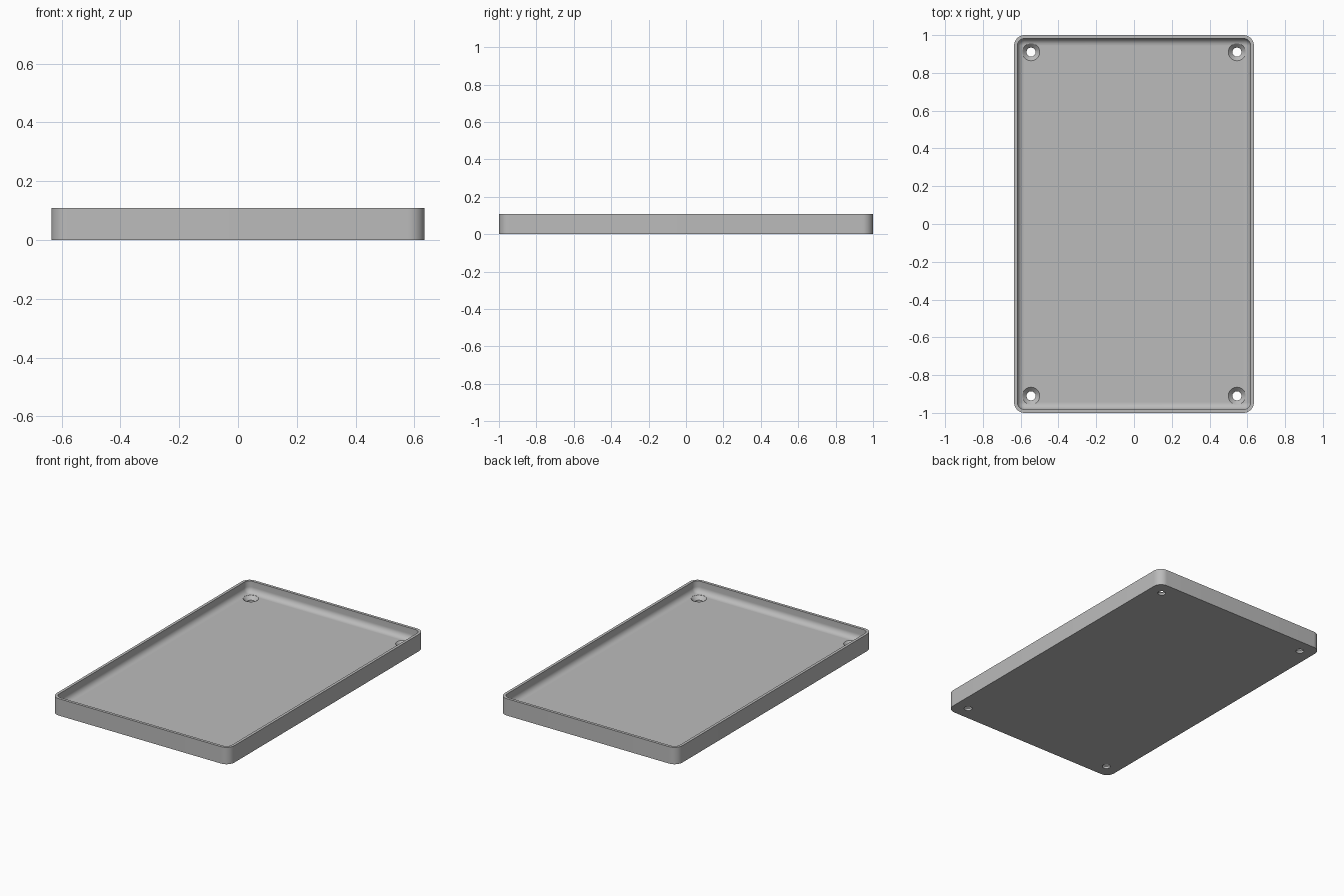
import bpy
import bmesh
from math import cos, sin, pi, radians

if "Cube" in bpy.data.objects:
    bpy.data.objects.remove(bpy.data.objects["Cube"])

HALF_X, HALF_Y, HEIGHT = 0.635, 1.0, 0.109
CORNER, WALL, FLOOR, FILLET = 0.056, 0.018, 0.036, 0.036
HOLE_X, HOLE_Y = 0.545, 0.91
STEPS = 10

grey = bpy.data.materials.new("light grey")
grey.use_nodes = True
colour = (0.5, 0.5, 0.5, 1)
grey.diffuse_color = colour
grey.node_tree.nodes["Principled BSDF"].inputs["Base Color"].default_value = colour


def make_object(name, bm):
    bmesh.ops.recalc_face_normals(bm, faces=bm.faces)
    mesh = bpy.data.meshes.new(name)
    bm.to_mesh(mesh)
    bm.free()
    mesh.materials.append(grey)
    obj = bpy.data.objects.new(name, mesh)
    bpy.context.collection.objects.link(obj)
    return obj


def rounded_loop(bm, inset, z):
    """Rounded rectangle of vertices, moved inwards by inset."""
    r = max(CORNER - inset, 0.003)
    cx, cy = HALF_X - inset - r, HALF_Y - inset - r
    verts = []
    for quarter, (sx, sy) in enumerate([(1, 1), (-1, 1), (-1, -1), (1, -1)]):
        for i in range(STEPS + 1):
            a = (quarter + i / STEPS) * pi / 2
            verts.append(bm.verts.new((sx * cx + r * cos(a), sy * cy + r * sin(a), z)))
    return verts


def loft(bm, loops):
    """Join successive loops and cap both ends."""
    for low, high in zip(loops, loops[1:]):
        for i in range(len(low)):
            j = (i + 1) % len(low)
            bm.faces.new((low[i], low[j], high[j], high[i]))
    bm.faces.new(loops[0])
    bm.faces.new(loops[-1])


# Tray: outer wall, rim, inner wall and the fillet down to the floor
profile = [(0, 0), (0, HEIGHT), (WALL, HEIGHT)]
for i in range(STEPS + 1):
    a = i / STEPS * pi / 2
    profile.append((WALL + FILLET * (1 - cos(a)), FLOOR + FILLET * (1 - sin(a))))
bm = bmesh.new()
loft(bm, [rounded_loop(bm, inset, z) for inset, z in profile])
tray = make_object("tray", bm)

# Countersunk screw holes in the four corners
bm = bmesh.new()
sections = [(0.024, -0.02), (0.024, 0.014), (0.046, FLOOR), (0.046, 0.08)]
for sx in (-1, 1):
    for sy in (-1, 1):
        loft(bm, [[bm.verts.new((sx * HOLE_X + r * cos(k * pi / 16),
                                 sy * HOLE_Y + r * sin(k * pi / 16), z))
                   for k in range(32)] for r, z in sections])
cutter = make_object("screw_hole_cutter", bm)
cutter.hide_render = True

cut = tray.modifiers.new("screw holes", "BOOLEAN")
cut.operation = "DIFFERENCE"
cut.solver = "EXACT"
cut.object = cutter
bpy.context.view_layer.objects.active = tray
bpy.ops.object.select_all(action="DESELECT")
tray.select_set(True)
bpy.ops.object.modifier_apply(modifier=cut.name)
bpy.data.objects.remove(cutter)

bpy.ops.object.shade_smooth_by_angle(angle=radians(30))
